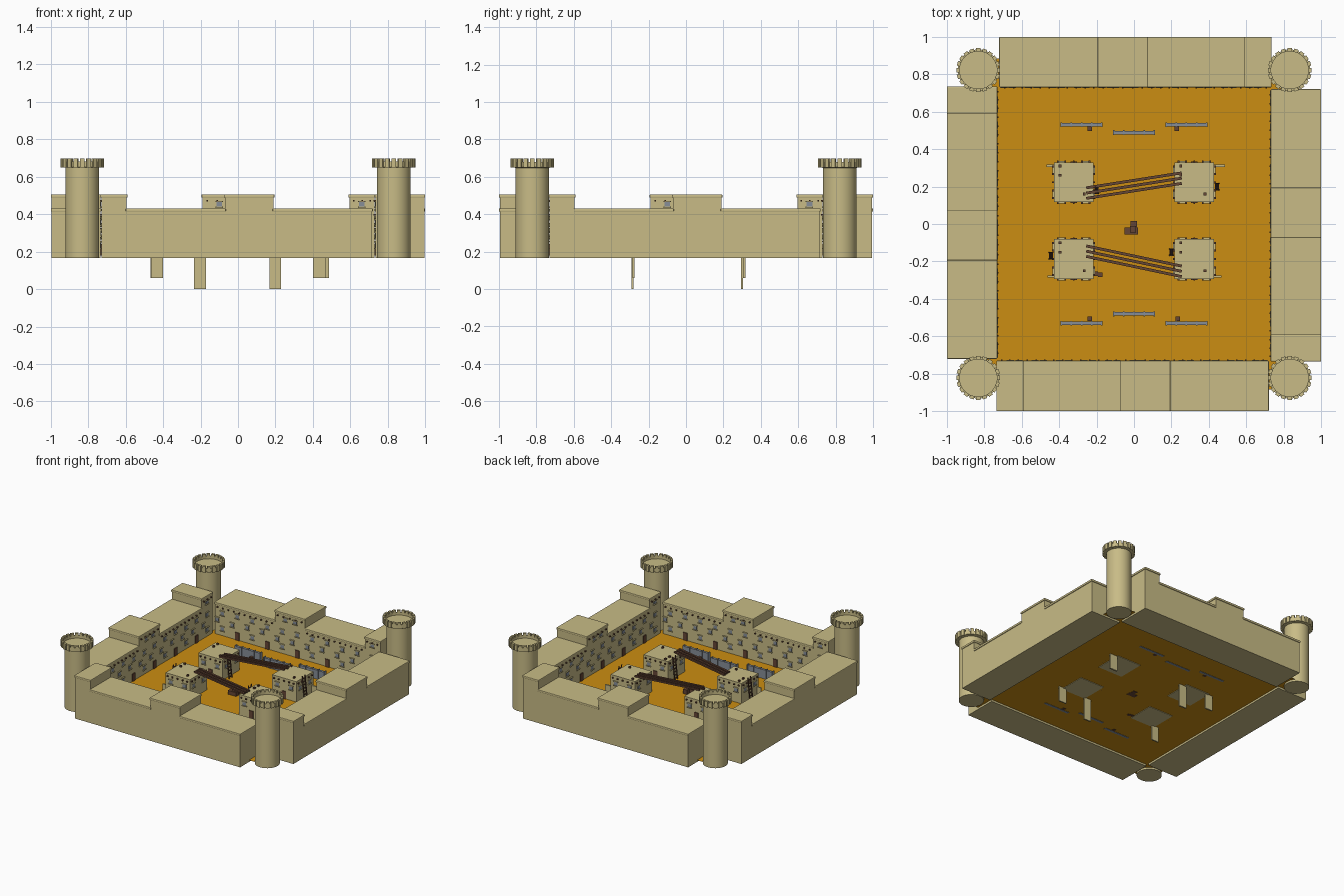
import bpy, bmesh, math, random
from mathutils import Matrix, Vector

if "Cube" in bpy.data.objects:
    bpy.data.objects.remove(bpy.data.objects["Cube"])
random.seed(4)


def material(name, rgb):
    m = bpy.data.materials.new(name)
    m.diffuse_color = (*rgb, 1)
    m.use_nodes = True
    m.node_tree.nodes["Principled BSDF"].inputs["Base Color"].default_value = m.diffuse_color
    return m


SAND = material("sandstone", (0.58, 0.50, 0.24))
EARTH = material("ochre_ground", (0.60, 0.27, 0.006))
WOOD = material("brown_wood", (0.13, 0.06, 0.035))
SLATE = material("slate_grey", (0.24, 0.27, 0.31))
FLOOR, BASE = 0.18, 0.165


def finish(name, bm, mat, smooth=False):
    bmesh.ops.recalc_face_normals(bm, faces=bm.faces)
    me = bpy.data.meshes.new(name)
    bm.to_mesh(me)
    bm.free()
    me.materials.append(mat)
    ob = bpy.data.objects.new(name, me)
    bpy.context.collection.objects.link(ob)
    if smooth:
        bpy.context.view_layer.objects.active = ob
        ob.select_set(True)
        bpy.ops.object.shade_smooth_by_angle(angle=math.radians(35))
        ob.select_set(False)
    return ob


def box(bm, x0, x1, y0, y1, z0, z1, turn=Matrix()):
    m = Matrix.Translation(((x0 + x1) / 2, (y0 + y1) / 2, (z0 + z1) / 2))
    bmesh.ops.create_cube(bm, size=1, matrix=turn @ m @ Matrix.Diagonal((x1 - x0, y1 - y0, z1 - z0, 1)))


def boxes(name, items, mat, turns=(Matrix(),)):
    bm = bmesh.new()
    for t in turns:
        for b in items:
            box(bm, *b, turn=t)
    return finish(name, bm, mat)


def beam(bm, p, q, w, h):
    p, q = Vector(p), Vector(q)
    d = q - p
    m = Matrix.Translation((p + q) / 2) @ d.to_track_quat('X', 'Z').to_matrix().to_4x4()
    bmesh.ops.create_cube(bm, size=1, matrix=m @ Matrix.Diagonal((d.length, w, h, 1)))


QUARTERS = [Matrix.Rotation(i * math.pi / 2, 4, 'Z') for i in range(4)]
SIDES = ["front", "right", "back", "left"]

# ground sheet, running in under the walls and towers
bm = bmesh.new()
bmesh.ops.create_grid(bm, x_segments=1, y_segments=1, size=0.885, matrix=Matrix.Translation((0, 0, FLOOR)))
finish("courtyard_ground", bm, EARTH)

# stepped enclosing walls with roof slabs
LOW, HIGH = 0.425, 0.5
steps = [(-0.73, -0.595, HIGH), (-0.595, -0.07, LOW), (-0.07, 0.19, HIGH), (0.19, 0.715, LOW)]
for side, turn in zip(SIDES, QUARTERS):
    outline = [(steps[0][0], BASE)]
    for a, b, z in steps:
        outline += [(a, z), (b, z)]
    outline.append((steps[-1][1], BASE))
    bm = bmesh.new()
    face = bm.faces.new([bm.verts.new((x, -0.995, z)) for x, z in outline])
    out = bmesh.ops.extrude_face_region(bm, geom=[face])
    bmesh.ops.translate(bm, vec=(0, 0.26, 0), verts=[g for g in out["geom"] if isinstance(g, bmesh.types.BMVert)])
    bmesh.ops.transform(bm, matrix=turn, verts=bm.verts)
    finish(side + "_wall", bm, SAND)
    slabs = [(a - 0.005, b + 0.005, -1.0, -0.73, z - 0.012, z + 0.006) for a, b, z in steps]
    ob = boxes(side + "_wall_roof_slabs", slabs, SAND, [turn])
    mod = ob.modifiers.new("rounded_edge", 'BEVEL')
    mod.width, mod.segments = 0.005, 2

# windows, doors and beam ends on the courtyard side of the walls
IN = -0.735
frames, panes, doors, ends = [], [], [], []


def window(x, z, w=0.028, h=0.03):
    panes.append((x - w / 2, x + w / 2, IN, IN + 0.003, z - h / 2, z + h / 2))
    frames.append((x - w / 2 - 0.005, x + w / 2 + 0.005, IN, IN + 0.009, z + h / 2, z + h / 2 + 0.006))
    frames.append((x - w / 2 - 0.005, x + w / 2 + 0.005, IN, IN + 0.009, z - h / 2 - 0.006, z - h / 2))


for i in range(11):
    x = -0.66 + i * 0.131
    window(x, 0.36 + random.uniform(-0.01, 0.01))
    window(x + 0.045, 0.295 + random.uniform(-0.012, 0.012))
    if i % 2:
        doors.append((x - 0.018, x + 0.018, IN, IN + 0.006, FLOOR, FLOOR + 0.06))
    else:
        window(x, 0.235)
for x in (-0.66, 0.015, 0.1):
    window(x, 0.452, 0.03, 0.024)
for a, b, z in steps:
    n = max(3, int((b - a) / 0.045))
    for k in range(n):
        x = a + (k + 0.5) * (b - a) / n
        ends.append((x - 0.004, x + 0.004, IN, IN + 0.012, z - 0.031, z - 0.023))
boxes("wall_window_ledges", frames, SAND, QUARTERS)
boxes("wall_window_panes", panes, SLATE, QUARTERS)
boxes("wall_doors", doors, WOOD, QUARTERS)
boxes("wall_beam_ends", ends, WOOD, QUARTERS)

# corner towers: lathed shaft with a hollow crown, then merlons
profile = [(0, BASE), (0.09, BASE), (0.09, 0.648), (0.11, 0.652), (0.11, 0.68), (0.1, 0.68), (0.1, 0.66), (0, 0.66)]
for sx in (-1, 1):
    for sy in (-1, 1):
        at = Matrix.Translation((sx * 0.832, sy * 0.822, 0))
        bm = bmesh.new()
        vs = [bm.verts.new((r, 0, z)) for r, z in profile]
        es = [bm.edges.new(p) for p in zip(vs, vs[1:])]
        bmesh.ops.spin(bm, geom=vs + es, axis=(0, 0, 1), cent=(0, 0, 0), angle=2 * math.pi, steps=40)
        bmesh.ops.remove_doubles(bm, verts=bm.verts, dist=1e-5)
        bmesh.ops.transform(bm, matrix=at, verts=bm.verts)
        finish("corner_tower", bm, SAND, True)
        bm = bmesh.new()
        for k in range(20):
            turn = at @ Matrix.Rotation(k * math.pi / 10, 4, 'Z')
            box(bm, 0.099, 0.117, -0.012, 0.012, 0.65, 0.697, turn)
        finish("tower_merlons", bm, SAND)

# four flat-roofed houses with windows, doors and projecting beams
ROOF, HALF = 0.34, 0.106
for cx, cy in ((-0.322, 0.223), (0.322, 0.223), (-0.322, -0.187), (0.322, -0.187)):
    at = Matrix.Translation((cx, cy, 0))
    turns = [at @ q for q in QUARTERS]
    boxes("house", [(-HALF, HALF, -HALF, HALF, FLOOR - 0.004, ROOF)], SAND, [at])
    F = -HALF
    boxes("house_beam_ends", [(x - 0.005, x + 0.005, F - 0.009, F, 0.315, 0.325)
                              for x in (-0.085, -0.045, 0, 0.045, 0.085)], WOOD, turns)
    boxes("house_windows", [(x - 0.015, x + 0.015, F - 0.003, F, 0.265, 0.293) for x in (-0.06, 0.06)], SLATE, turns)
    boxes("house_window_ledges", [(x - 0.02, x + 0.02, F - 0.008, F, z, z + 0.006)
                                  for x in (-0.06, 0.06) for z in (0.259, 0.293)], SAND, turns)
    boxes("house_door", [(-0.018, 0.018, F - 0.005, F, FLOOR, 0.24)], WOOD, turns[::2])
    boxes("roof_pegs", [(x, x + 0.014, y, y + 0.014, ROOF, ROOF + 0.012)
                        for x, y in ((-0.08, 0.08), (-0.08, 0.03), (0.05, -0.07))], WOOD, [at])

# ladders leaning on the houses, repeated by a half turn
for face, y in ((-0.216, 0.18), (0.428, 0.2)):
    bm = bmesh.new()
    for s in (-0.017, 0.017):
        beam(bm, (face + 0.025, y + s, FLOOR), (face + 0.006, y + s, 0.36), 0.006, 0.006)
    for k in range(7):
        t = (k + 0.5) / 7
        x = face + 0.025 - 0.019 * t
        beam(bm, (x, y - 0.02, FLOOR + 0.17 * t), (x, y + 0.02, FLOOR + 0.17 * t), 0.006, 0.006)
    geo = bmesh.ops.duplicate(bm, geom=bm.verts[:] + bm.edges[:] + bm.faces[:])["geom"]
    dup = [g for g in geo if isinstance(g, bmesh.types.BMVert)]
    bmesh.ops.transform(bm, verts=dup, matrix=Matrix.Translation((0, 0.03, 0)) @ QUARTERS[2])
    finish("ladders", bm, WOOD)

# plank bridges between roofs
for name, ya, yb in (("rear_bridge_planks", 0.165, 0.245), ("front_bridge_planks", -0.145, -0.253)):
    bm = bmesh.new()
    for o in (-0.028, 0, 0.028):
        beam(bm, (-0.255, ya + o, 0.349), (0.255, yb + o, 0.353), 0.015, 0.012)
    finish(name, bm, WOOD)

# thin stone slabs that pass below the ground
boxes("foundation_slabs", [
    (-0.468, -0.405, 0.305, 0.317, 0.06, 0.24), (0.42, 0.487, 0.305, 0.317, 0.06, 0.24),
    (-0.462, -0.4, -0.285, -0.275, 0.06, 0.24), (0.4, 0.467, -0.285, -0.275, 0.06, 0.24),
    (-0.235, -0.17, 0.293, 0.305, 0, 0.178), (0.168, 0.23, -0.291, -0.28, 0, 0.178)], SAND)

# grey courtyard screens, each of four panels with posts
screens, posts = [], []
for x, y in ((-0.28, 0.53), (0, 0.488), (0.28, 0.53), (-0.28, -0.53), (0, -0.48), (0.28, -0.53)):
    screens.append((x - 0.11, x + 0.11, y - 0.01, y + 0.01, FLOOR - 0.002, 0.25))
    posts += [(x + d - 0.004, x + d + 0.004, y - 0.013, y + 0.013, FLOOR, 0.255) for d in (-0.108, -0.055, 0, 0.055, 0.108)]
boxes("courtyard_screens", screens, SLATE)
boxes("screen_posts", posts, SLATE)

# wooden crates
crates = [(-0.05, 0.022, -0.055, -0.02, FLOOR - 0.002, 0.21), (-0.018, 0.016, -0.02, 0.016, FLOOR - 0.002, 0.215),
          (-0.022, 0.012, -0.045, -0.01, 0.21, 0.24)]
for x, y in ((-0.237, 0.508), (0.228, 0.508), (-0.237, -0.506), (0.234, -0.506), (-0.18, -0.27), (-0.205, -0.265)):
    crates.append((x - 0.012, x + 0.012, y - 0.012, y + 0.012, FLOOR - 0.002, FLOOR + 0.03))
boxes("crates", crates, WOOD)
